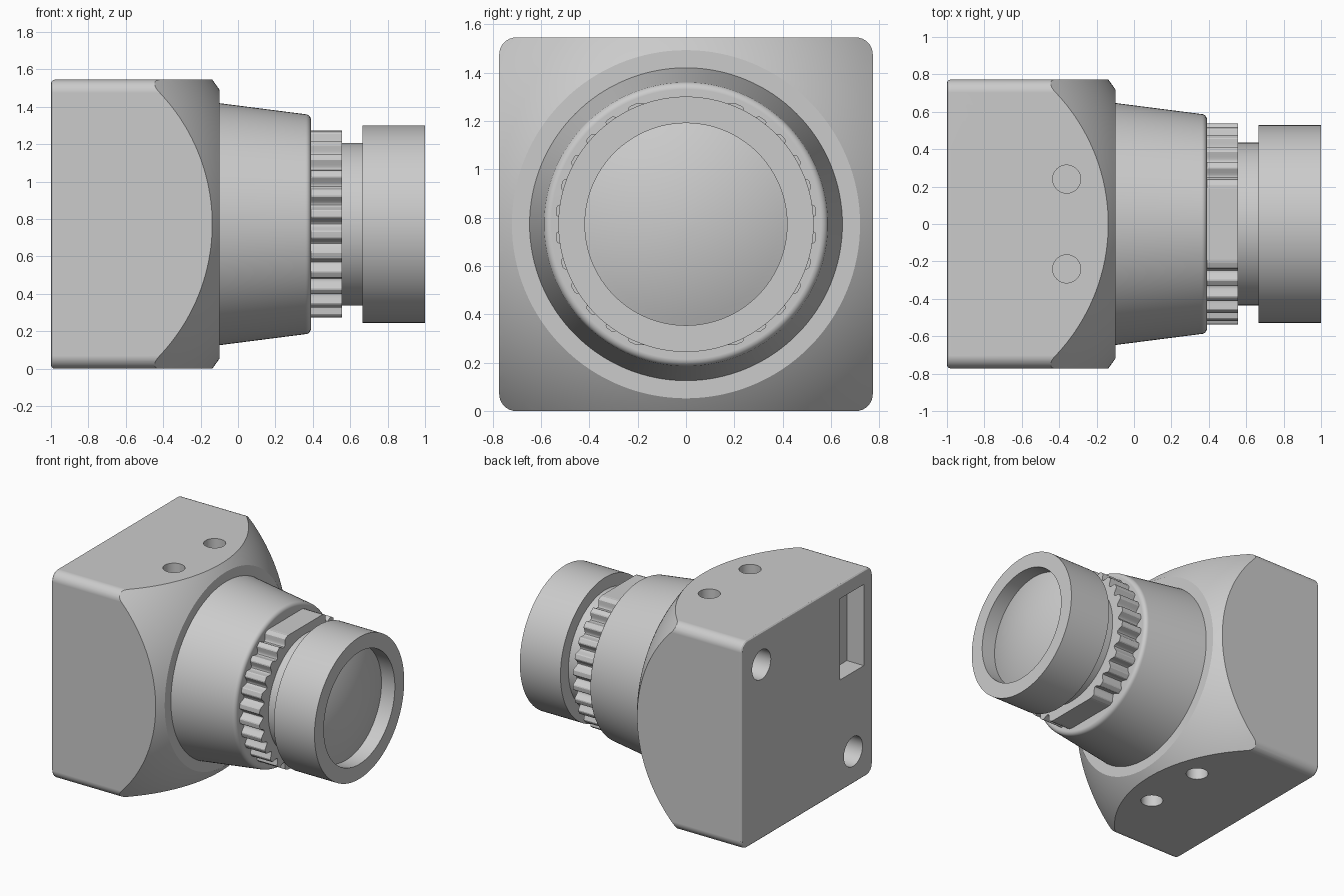
import bpy, bmesh
from math import sin, cos, pi, sqrt, radians
from mathutils import Matrix, Vector

if "Cube" in bpy.data.objects:
    bpy.data.objects.remove(bpy.data.objects["Cube"])

MID = 0.7725   # height of the lens axis, also half the body size

grey = bpy.data.materials.new("light_grey")
grey.use_nodes = True
grey.diffuse_color = (0.6, 0.6, 0.6, 1)
grey.node_tree.nodes["Principled BSDF"].inputs["Base Color"].default_value = (0.6, 0.6, 0.6, 1)


def make_object(name, bm):
    bmesh.ops.recalc_face_normals(bm, faces=bm.faces)
    mesh = bpy.data.meshes.new(name)
    bm.to_mesh(mesh)
    bm.free()
    mesh.materials.append(grey)
    obj = bpy.data.objects.new(name, mesh)
    bpy.context.collection.objects.link(obj)
    return obj


def select(obj):
    bpy.ops.object.select_all(action='DESELECT')
    obj.select_set(True)
    bpy.context.view_layer.objects.active = obj


def smooth(obj, angle=25):
    select(obj)
    bpy.ops.object.shade_smooth_by_angle(angle=radians(angle))
    mod = obj.modifiers.new("flat_face_normals", 'WEIGHTED_NORMAL')
    mod.keep_sharp = True


def lathe(name, profile, steps=128):
    """Revolve (x, radius) points around the lens axis."""
    bm = bmesh.new()
    verts = [bm.verts.new((x, 0, r)) for x, r in profile]
    edges = [bm.edges.new(pair) for pair in zip(verts, verts[1:])]
    bmesh.ops.spin(bm, geom=verts + edges, cent=(0, 0, 0), axis=(1, 0, 0),
                   angle=2 * pi, steps=steps, use_merge=True)
    bmesh.ops.remove_doubles(bm, verts=bm.verts, dist=1e-5)
    bmesh.ops.translate(bm, verts=bm.verts, vec=(0, 0, MID))
    return make_object(name, bm)


def box(size, centre):
    bm = bmesh.new()
    bmesh.ops.create_cube(bm, size=1, matrix=Matrix.Translation(centre) @ Matrix.Diagonal((*size, 1)))
    return bm


def rod(radius, depth, centre, axis):
    turn = Vector((0, 0, 1)).rotation_difference(Vector(axis)).to_matrix().to_4x4()
    bm = bmesh.new()
    bmesh.ops.create_cone(bm, cap_ends=True, segments=48, radius1=radius, radius2=radius,
                          depth=depth, matrix=Matrix.Translation(centre) @ turn)
    return make_object("hole_cutter", bm)


def cut(obj, cutter, operation='DIFFERENCE'):
    mod = obj.modifiers.new("cut", 'BOOLEAN')
    mod.operation, mod.object, mod.solver = operation, cutter, 'EXACT'
    select(obj)
    bpy.ops.object.modifier_apply(modifier=mod.name)
    bpy.data.objects.remove(cutter)


# Body: rounded block
bm = box((0.9, 2 * MID, 2 * MID), (-0.55, 0, MID))
long_edges = [e for e in bm.edges if abs(e.verts[0].co.x - e.verts[1].co.x) > 0.5]
bmesh.ops.bevel(bm, geom=long_edges, offset=0.07, segments=8, profile=0.5, affect='EDGES')
back_rim = [e for e in bm.edges if all(v.co.x < -0.99 for v in e.verts)]
bmesh.ops.bevel(bm, geom=back_rim, offset=0.02, segments=3, profile=0.5, affect='EDGES')
body = make_object("camera_body", bm)

# Domed front: keep only what lies inside a large truncated sphere
R, FLAT = 1.28, 0.72
front_x = -0.1
centre_x = front_x - sqrt(R * R - FLAT * FLAT)
arc = [(centre_x + sqrt(R * R - r * r), r)
       for r in (FLAT + (1.2 - FLAT) * i / 24 for i in range(25))]
dome = lathe("dome_cutter", [(front_x, 0)] + arc + [(-1.1, R), (-1.1, 0)])
cut(body, dome, 'INTERSECT')

# Mounting holes on top and bottom, two holes and a socket in the back
for z in (0, 2 * MID):
    for y in (-0.24, 0.24):
        cut(body, rod(0.075, 0.24, (-0.36, y, z), (0, 0, 1)))
for s in (-1, 1):
    cut(body, rod(0.11, 0.28, (-1, s * 0.54, MID + s * 0.53), (1, 0, 0)))
cut(body, make_object("socket_cutter", box((0.28, 0.28, 0.605), (-1, -0.525, 1.137))))
smooth(body)

# Tapered barrel with a rounded front edge
fillet = [(0.36 + 0.03 * sin(a), 0.558 + 0.03 * cos(a)) for a in (pi / 12 * i for i in range(7))]
smooth(lathe("lens_barrel", [(-0.11, 0), (-0.11, 0.648), (-0.1, 0.647)] + fillet + [(0.39, 0)]))

# Grip ring: scalloped sides, flat top and bottom
TEETH, SAMPLES = 30, 16
bm = bmesh.new()
outline = []
for i in range(TEETH * SAMPLES):
    a = 2 * pi * i / (TEETH * SAMPLES)
    plain = abs(cos(a)) < 0.37
    r = 0.54 if plain else min(0.54, 0.525 - 0.03 * cos(TEETH * a))
    z = max(-0.5, min(0.5, r * sin(a)))
    outline.append(bm.verts.new((0.38, r * cos(a), MID + z)))
face = bm.faces.new(outline)
ring = bmesh.ops.extrude_face_region(bm, geom=[face])
bmesh.ops.translate(bm, vec=(0.175, 0, 0),
                    verts=[g for g in ring["geom"] if isinstance(g, bmesh.types.BMVert)])
smooth(make_object("grip_ring", bm))

# Neck, hood and convex glass
smooth(lathe("lens_neck", [(0.54, 0), (0.54, 0.435), (0.68, 0.435), (0.68, 0)]))
smooth(lathe("lens_hood", [(0.665, 0), (0.665, 0.528), (1, 0.528), (1, 0.418),
                           (0.86, 0.418), (0.86, 0)]))
glass = [(0.89 + 0.08 * (1 - (i / 12) ** 2), 0.418 * i / 12) for i in range(13)]
smooth(lathe("lens_glass", glass + [(0.855, 0.418), (0.855, 0)]))
